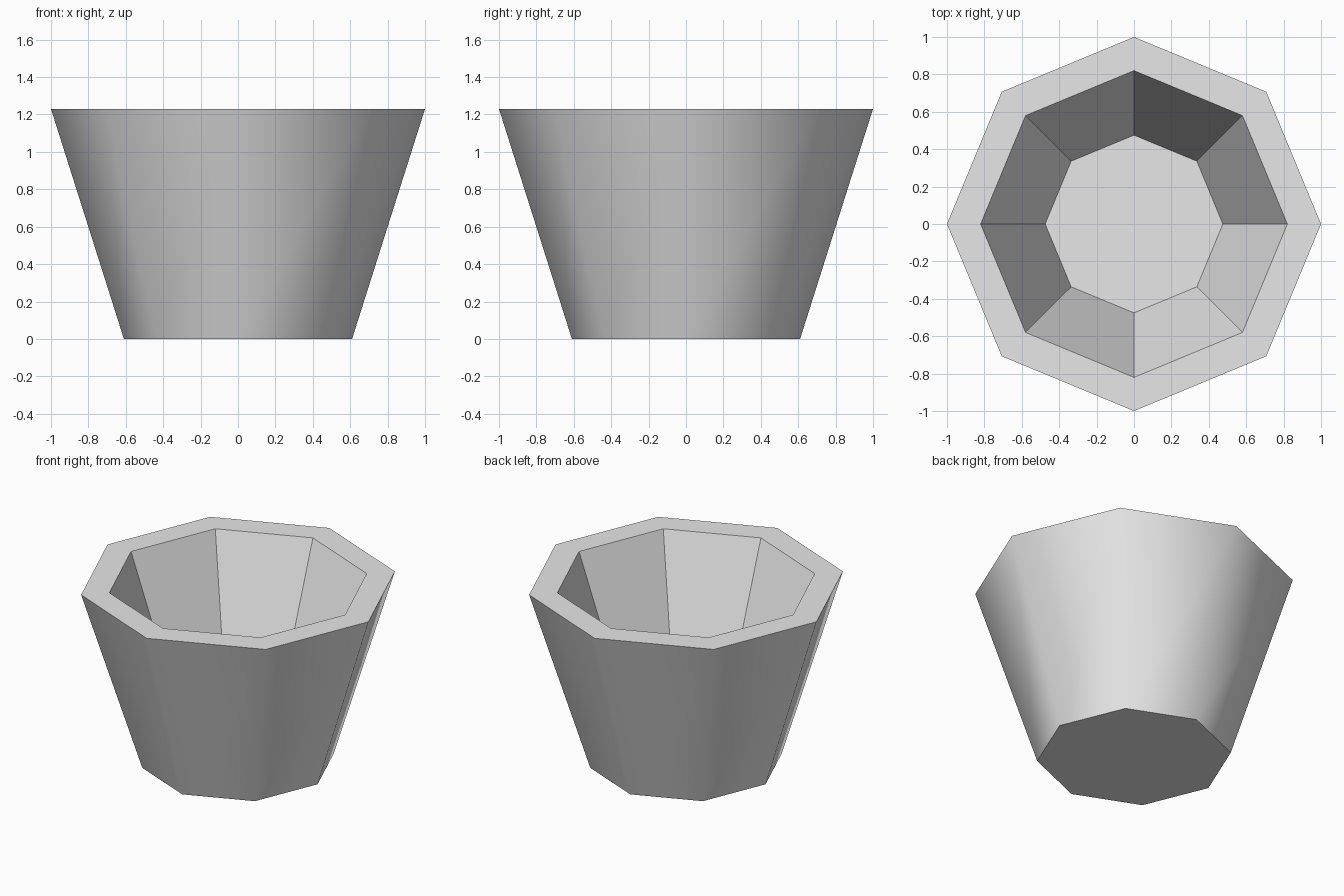
import bpy, bmesh, math

cube = bpy.data.objects.get("Cube")
if cube:
    bpy.data.objects.remove(cube, do_unlink=True)

SIDES = 8

# Plain grey material
grey = bpy.data.materials.new("light_grey")
grey.use_nodes = True
colour = (0.8, 0.8, 0.8, 1.0)
grey.diffuse_color = colour
grey.node_tree.nodes["Principled BSDF"].inputs["Base Color"].default_value = colour


def ring(bm, radius, z):
    """Octagonal ring of vertices with corners on the axes."""
    step = math.tau / SIDES
    return [bm.verts.new((radius * math.cos(i * step), radius * math.sin(i * step), z))
            for i in range(SIDES)]


def bridge(bm, a, b, smooth):
    """Join two rings with a band of quads."""
    for i in range(SIDES):
        j = (i + 1) % SIDES
        bm.faces.new((a[i], a[j], b[j], b[i])).smooth = smooth


bm = bmesh.new()
base = ring(bm, 0.61, 0.0)
outer_rim = ring(bm, 1.0, 1.23)
inner_rim = ring(bm, 0.82, 1.23)
floor = ring(bm, 0.475, 0.28)

bridge(bm, base, outer_rim, True)         # outer wall, smooth
bridge(bm, outer_rim, inner_rim, False)   # flat rim
bridge(bm, inner_rim, floor, False)       # faceted inner wall
bm.faces.new(floor)                       # inside floor
bm.faces.new(base[::-1])                  # underside

# Crisp edges wherever a flat face meets another face
for edge in bm.edges:
    edge.smooth = all(face.smooth for face in edge.link_faces)

mesh = bpy.data.meshes.new("octagonal_pot")
bm.to_mesh(mesh)
bm.free()
mesh.materials.append(grey)
pot = bpy.data.objects.new("octagonal_pot", mesh)
bpy.context.collection.objects.link(pot)
